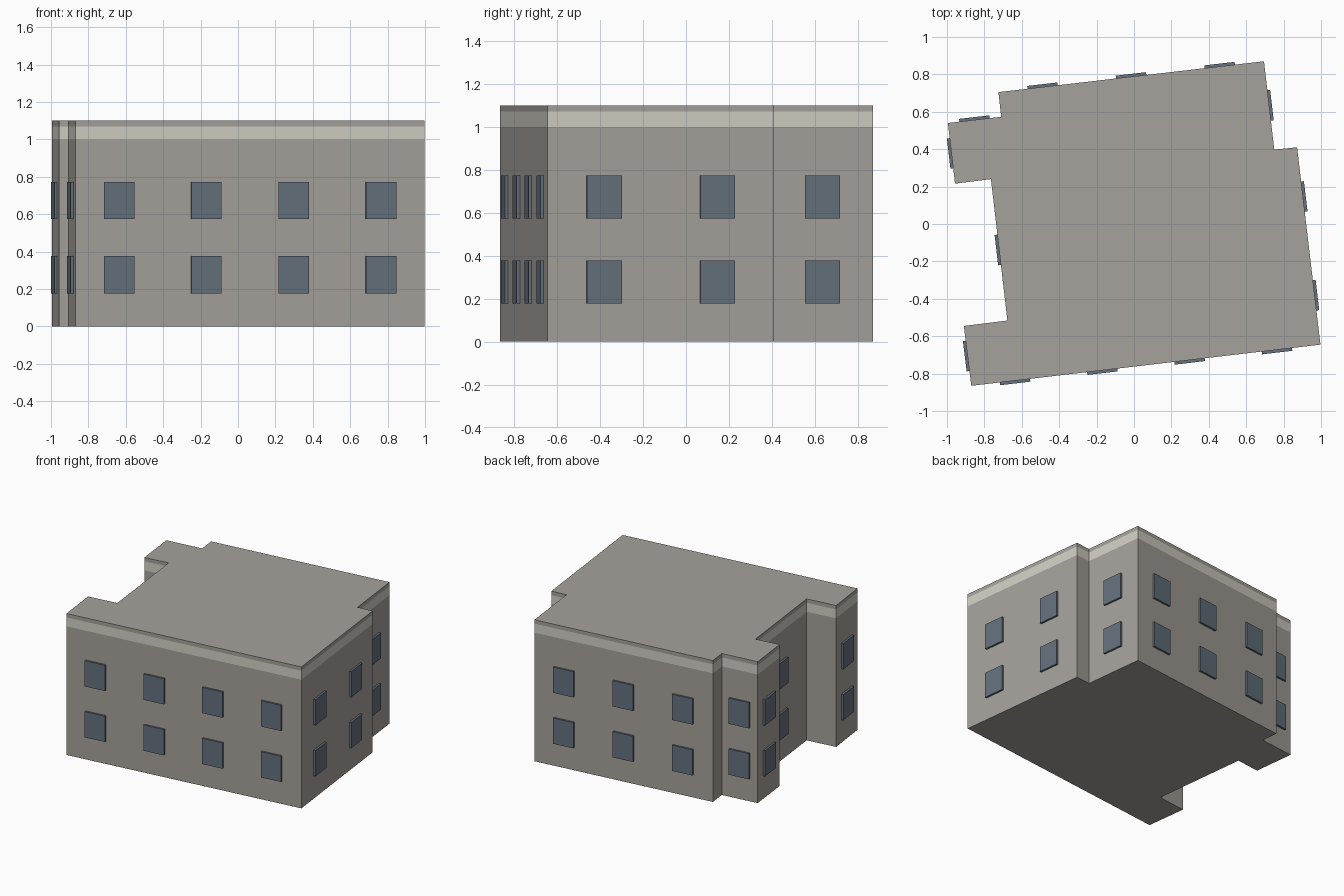
import bpy, bmesh
from mathutils import Vector, Matrix

if "Cube" in bpy.data.objects:
    bpy.data.objects.remove(bpy.data.objects["Cube"])


def material(name, rgb):
    m = bpy.data.materials.new(name)
    m.diffuse_color = (*rgb, 1)
    m.use_nodes = True
    m.node_tree.nodes["Principled BSDF"].inputs["Base Color"].default_value = m.diffuse_color
    return m


WALL = material("warm grey wall", (0.38, 0.355, 0.325))
BAND = material("pale stone band", (0.64, 0.62, 0.55))
GLASS = material("slate blue glass", (0.125, 0.165, 0.205))

# Footprint corners, counter-clockwise, with the window columns on the wall that starts there
FOOTPRINT = [
    (-0.87, -0.865, 4), (0.997, -0.645, 2), (0.872, 0.41, 0), (0.75, 0.398, 1),
    (0.695, 0.87, 3), (-0.725, 0.705, 0), (-0.71, 0.573, 1), (-0.995, 0.54, 1),
    (-0.957, 0.216, 0), (-0.765, 0.24, 1), (-0.677, -0.516, 0), (-0.91, -0.545, 1),
]
LEVELS = [0, 1.0, 1.07, 1.1]      # ground, band bottom, band top, roof
WINDOW = (0.163, 0.2)             # width, height
WINDOW_HEIGHTS = (0.277, 0.673)   # centres of the two storeys
PROUD = 0.015                     # how far windows stand out


def finish(bm, name, mats):
    bmesh.ops.recalc_face_normals(bm, faces=bm.faces)
    mesh = bpy.data.meshes.new(name)
    bm.to_mesh(mesh)
    bm.free()
    for m in mats:
        mesh.materials.append(m)
    obj = bpy.data.objects.new(name, mesh)
    bpy.context.collection.objects.link(obj)


# Building body: footprint raised in stages, with a pale band under the roof edge
bm = bmesh.new()
rings = [[bm.verts.new((x, y, z)) for x, y, _ in FOOTPRINT] for z in LEVELS]
count = len(FOOTPRINT)
for level in range(len(LEVELS) - 1):
    low, high = rings[level], rings[level + 1]
    for i in range(count):
        j = (i + 1) % count
        face = bm.faces.new((low[i], low[j], high[j], high[i]))
        face.material_index = 1 if level == 1 else 0
bm.faces.new(rings[0][::-1])
bm.faces.new(rings[-1])
finish(bm, "building_body", [WALL, BAND])

# Windows: thin boxes spaced evenly along each wall on two storeys
bm = bmesh.new()
for i, (x, y, columns) in enumerate(FOOTPRINT):
    start = Vector((x, y, 0))
    end = Vector((*FOOTPRINT[(i + 1) % count][:2], 0))
    along = (end - start).normalized()
    outward = Vector((along.y, -along.x, 0))
    for c in range(columns):
        for z in WINDOW_HEIGHTS:
            centre = start.lerp(end, (c + 0.5) / columns) + Vector((0, 0, z))
            turn = Matrix((along, outward, (0, 0, 1))).transposed().to_4x4()
            size = Matrix.Diagonal((WINDOW[0], 2 * PROUD, WINDOW[1], 1))
            bmesh.ops.create_cube(bm, size=1, matrix=Matrix.Translation(centre) @ turn @ size)
finish(bm, "windows", [GLASS])
